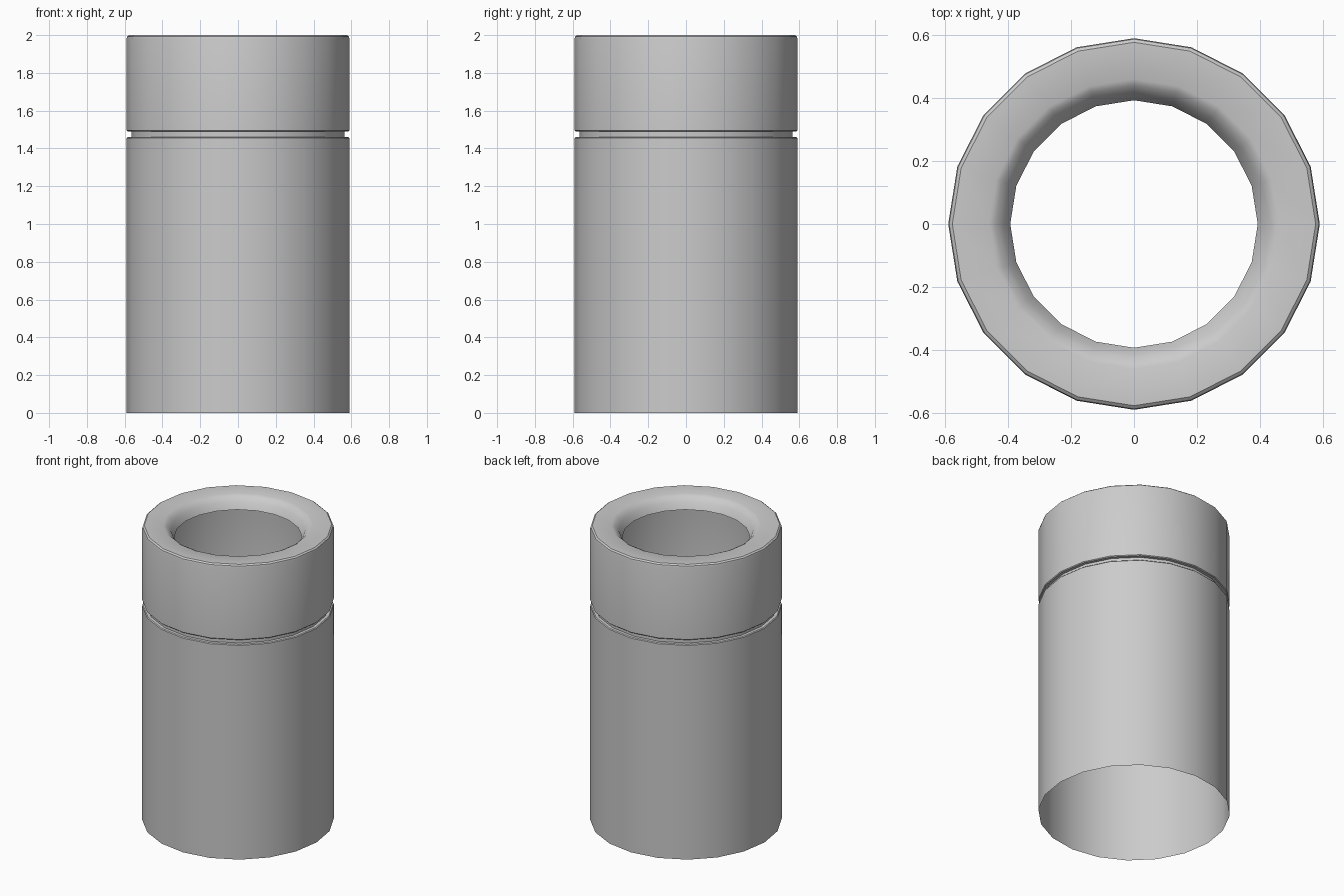
import bpy
import math

cube = bpy.data.objects.get("Cube")
if cube:
    bpy.data.objects.remove(cube, do_unlink=True)

SIDES = 20

grey = bpy.data.materials.new("light_grey")
grey.use_nodes = True
colour = (0.6, 0.6, 0.6, 1.0)
grey.diffuse_color = colour
grey.node_tree.nodes["Principled BSDF"].inputs["Base Color"].default_value = colour


def lathe(name, profile):
    """Spin an open (radius, height) profile, listed bottom to top outside, round z."""
    verts, faces = [], []
    for r, z in profile:
        for i in range(SIDES):
            a = math.tau * i / SIDES
            verts.append((r * math.cos(a), r * math.sin(a), z))
    for ring in range(len(profile) - 1):
        low, high = ring * SIDES, (ring + 1) * SIDES
        for i in range(SIDES):
            j = (i + 1) % SIDES
            faces.append((low + i, low + j, high + j, high + i))
    mesh = bpy.data.meshes.new(name)
    mesh.from_pydata(verts, [], faces)
    mesh.materials.append(grey)
    obj = bpy.data.objects.new(name, mesh)
    bpy.context.collection.objects.link(obj)
    bpy.ops.object.select_all(action='DESELECT')
    obj.select_set(True)
    bpy.context.view_layer.objects.active = obj
    bpy.ops.object.shade_smooth_by_angle(angle=math.radians(35))
    return obj


# Open-bottomed sleeve with the ledge below the groove
lathe("body_sleeve", [(0.59, 0), (0.59, 1.455), (0.585, 1.46), (0.565, 1.46)])

# Recessed ring between sleeve and collar
lathe("groove_ring", [(0.565, 1.46), (0.565, 1.49)])

# Collar with a softened outer rim and a rounded lip running into the bore
lathe("top_collar", [
    (0.565, 1.49), (0.585, 1.49), (0.59, 1.495), (0.59, 1.98),
    (0.587, 1.992), (0.577, 2.0), (0.46, 2.0), (0.44, 1.99),
    (0.415, 1.965), (0.393, 1.92),
])
